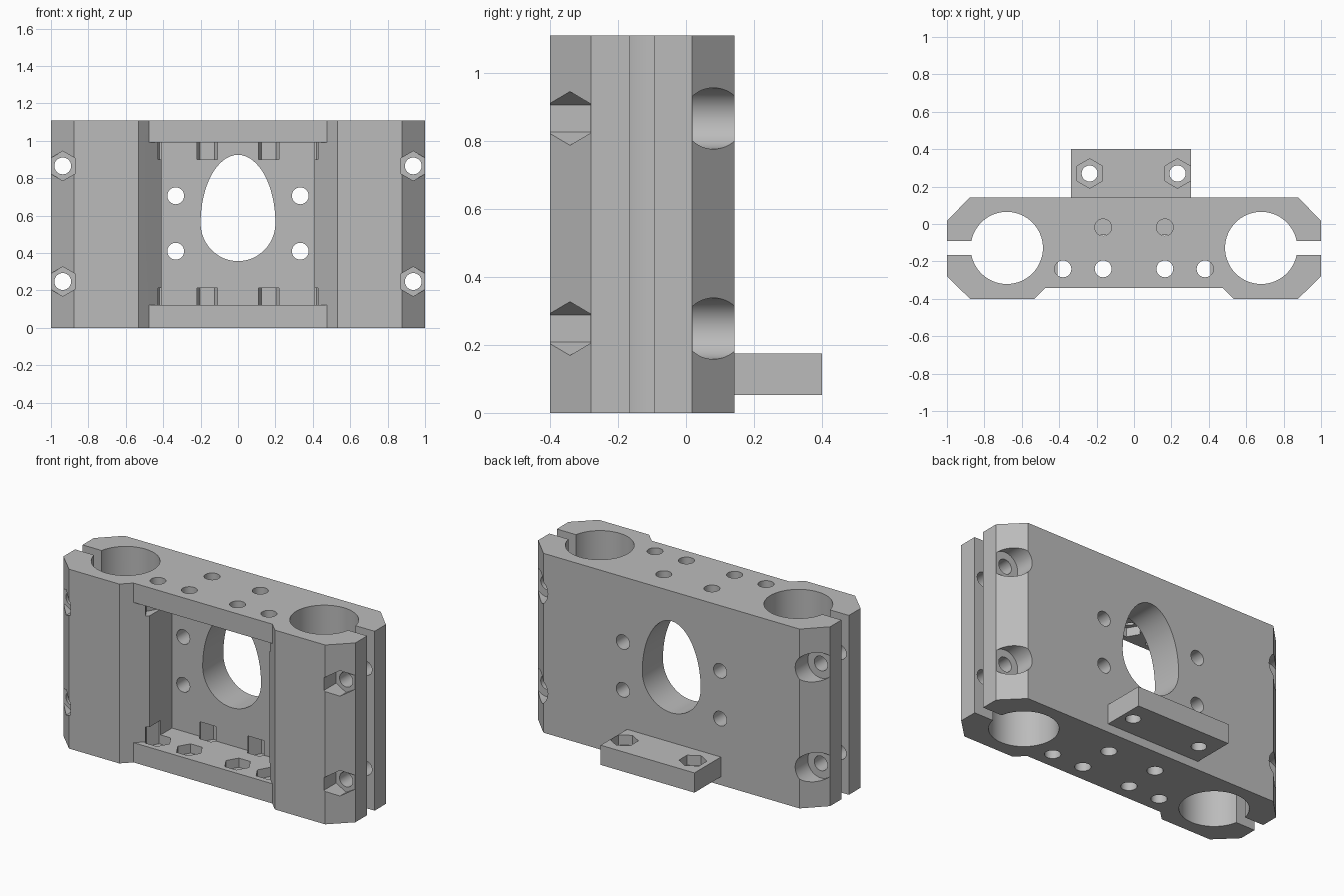
import bpy, bmesh
from math import sin, cos, pi, radians

cube = bpy.data.objects.get("Cube")
if cube:
    bpy.data.objects.remove(cube, do_unlink=True)

grey = bpy.data.materials.new("matte grey")
grey.use_nodes = True
color = (0.5, 0.5, 0.5, 1)
grey.diffuse_color = color
grey.node_tree.nodes["Principled BSDF"].inputs["Base Color"].default_value = color

HEIGHT = 1.11
BACK = 0.142


def prism(name, outline, axis, lo, hi):
    """Extrude a 2D outline along z (x, y points) or along y (x, z points)."""
    bm = bmesh.new()
    place = (lambda p, d: (p[0], p[1], d)) if axis == "z" else (lambda p, d: (p[0], d, p[1]))
    face = bm.faces.new([bm.verts.new(place(p, lo)) for p in outline])
    new = bmesh.ops.extrude_face_region(bm, geom=[face])["geom"]
    offset = (0, 0, hi - lo) if axis == "z" else (0, hi - lo, 0)
    bmesh.ops.translate(bm, vec=offset, verts=[v for v in new if isinstance(v, bmesh.types.BMVert)])
    bmesh.ops.recalc_face_normals(bm, faces=bm.faces)
    mesh = bpy.data.meshes.new(name)
    bm.to_mesh(mesh)
    bm.free()
    mesh.materials.append(grey)
    obj = bpy.data.objects.new(name, mesh)
    bpy.context.collection.objects.link(obj)
    return obj


def ring(cx, cy, r, sides=32, start=0.0):
    return [(cx + r * cos(start + 2 * pi * i / sides), cy + r * sin(start + 2 * pi * i / sides))
            for i in range(sides)]


def hexagon(cx, cy, point_up=False, r=0.079):
    return ring(cx, cy, r, 6, pi / 2 if point_up else 0)


def rect(x0, x1, y0, y1):
    return [(x0, y0), (x1, y0), (x1, y1), (x0, y1)]


def mirrored(half):
    return half + [(-x, y) for x, y in reversed(half)]


def cut(target, outline, axis, lo, hi):
    cutter = prism("cutter", outline, axis, lo, hi)
    cutter.hide_render = True
    mod = target.modifiers.new("cut", "BOOLEAN")
    mod.operation = "DIFFERENCE"
    mod.solver = "EXACT"
    mod.object = cutter
    bpy.context.view_layer.objects.active = target
    bpy.ops.object.modifier_apply(modifier=mod.name)
    bpy.data.objects.remove(cutter, do_unlink=True)


def finish(obj):
    bpy.ops.object.select_all(action="DESELECT")
    obj.select_set(True)
    bpy.context.view_layer.objects.active = obj
    bpy.ops.object.shade_smooth_by_angle(angle=radians(25))


# Clamp body with chamfered corners and a shallow front recess
body = prism("clamp_body", mirrored([
    (0.475, -0.343), (0.533, -0.4), (0.877, -0.4), (1, -0.28), (1, 0.018), (0.877, BACK)]),
    "z", 0, HEIGHT)

# Central pocket between the top and bottom bars
cut(body, mirrored([(0.41, -0.06), (0.41, -0.278), (0.575, -0.443)]), "z", 0.122, 0.99)

# Egg-shaped window through the back plate
egg = [(0.2 * cos(a), 0.56 + (0.365 if sin(a) > 0 else 0.203) * sin(a))
       for a in (2 * pi * i / 64 for i in range(64))]
cut(body, egg, "y", -0.2, 0.3)

for side in (-1, 1):
    # Rod bore and the slit that lets it clamp
    cut(body, ring(side * 0.68, -0.128, 0.193, 64), "z", -0.1, HEIGHT + 0.1)
    cut(body, rect(*sorted((side * 0.8, side * 1.1)), -0.165, -0.092), "z", -0.1, HEIGHT + 0.1)

    # Clamp screws: through hole, nut recess in front, round counterbore behind
    for z in (0.248, 0.866):
        x = side * 0.937
        cut(body, ring(x, z, 0.045), "y", -0.6, 0.4)
        cut(body, hexagon(x, z, True), "y", -0.6, -0.281)
        cut(body, ring(x, z, 0.09, 48), "y", 0.019, 0.4)

    # Back plate screw holes
    for z in (0.41, 0.706):
        cut(body, ring(side * 0.333, z, 0.045), "y", -0.2, 0.4)

    # Vertical screws with nut seats in both bars
    for x, y in ((0.38, -0.24), (0.165, -0.24), (0.165, -0.018)):
        for lo, hi, seat_lo, seat_hi in ((-0.1, 0.2, 0.065, 0.212),
                                         (0.92, HEIGHT + 0.1, 0.9, HEIGHT - 0.065)):
            cut(body, ring(side * x, y, 0.045), "z", lo, hi)
            cut(body, hexagon(side * x, y), "z", seat_lo, seat_hi)
finish(body)

# Rear shelf with two nut seats
shelf = prism("rear_shelf", rect(-0.338, 0.304, BACK - 0.01, 0.4), "z", 0.052, 0.174)
for x in (-0.237, 0.233):
    cut(shelf, ring(x, 0.27, 0.043), "z", -0.1, 0.3)
    cut(shelf, hexagon(x, 0.27, True), "z", 0.112, 0.3)
finish(shelf)
